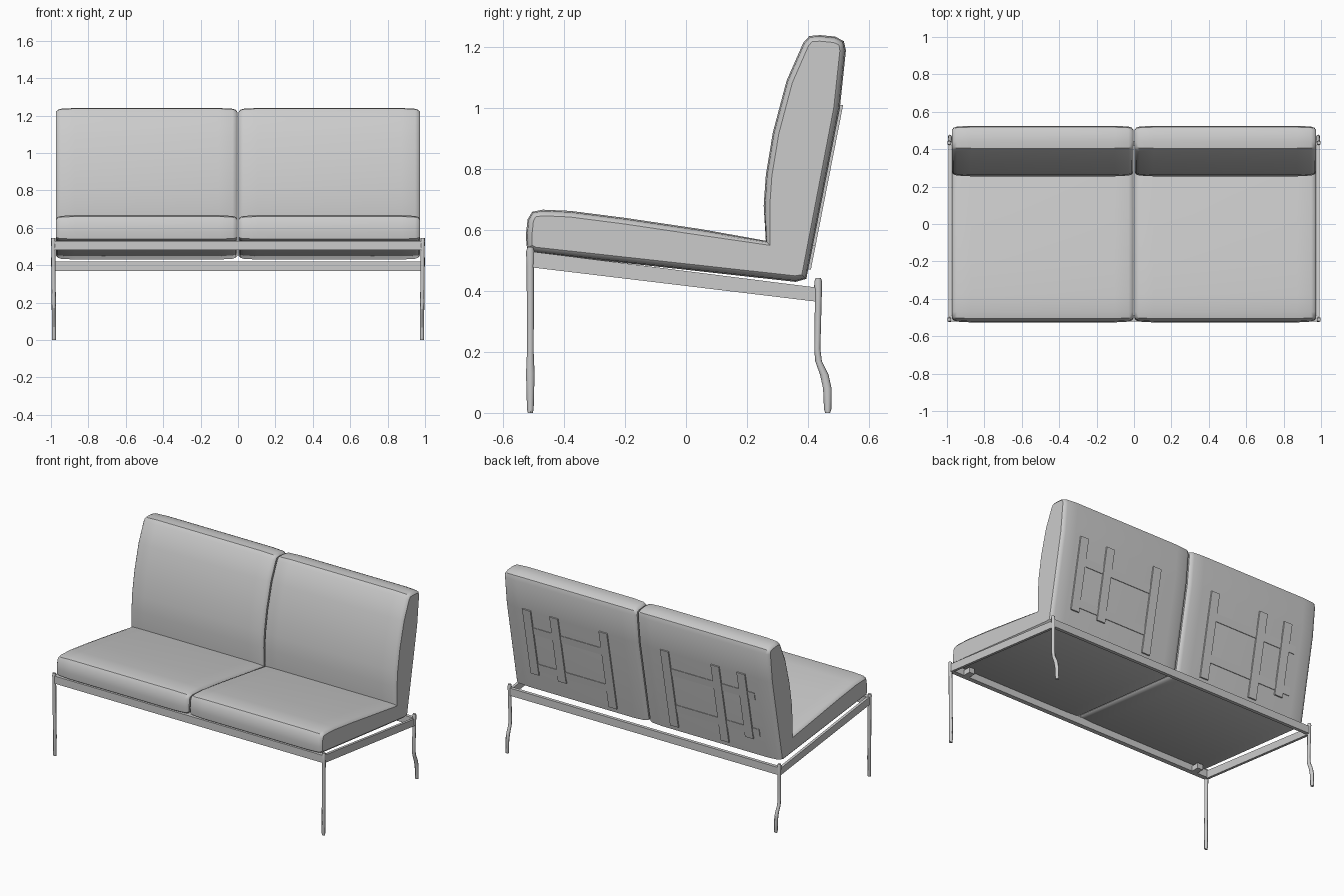
import bpy, bmesh, math
from mathutils import Vector

cube = bpy.data.objects.get("Cube")
if cube:
    bpy.data.objects.remove(cube, do_unlink=True)

grey = bpy.data.materials.new("light_grey")
grey.use_nodes = True
grey.diffuse_color = (0.6, 0.6, 0.6, 1)
bsdf = grey.node_tree.nodes["Principled BSDF"]
bsdf.inputs["Base Color"].default_value = (0.6, 0.6, 0.6, 1)
bsdf.inputs["Roughness"].default_value = 0.7


def loft(name, rings, smooth=35):
    """Skin a list of equal closed rings and cap both ends."""
    bm = bmesh.new()
    rows = [[bm.verts.new(p) for p in ring] for ring in rings]
    n = len(rows[0])
    for a, b in zip(rows, rows[1:]):
        for i in range(n):
            j = (i + 1) % n
            bm.faces.new((a[i], a[j], b[j], b[i]))
    bm.faces.new(rows[0])
    bm.faces.new(rows[-1])
    bmesh.ops.recalc_face_normals(bm, faces=bm.faces)
    mesh = bpy.data.meshes.new(name)
    bm.to_mesh(mesh)
    bm.free()
    mesh.materials.append(grey)
    obj = bpy.data.objects.new(name, mesh)
    bpy.context.collection.objects.link(obj)
    bpy.ops.object.select_all(action="DESELECT")
    obj.select_set(True)
    bpy.context.view_layer.objects.active = obj
    bpy.ops.object.shade_smooth_by_angle(angle=math.radians(smooth))
    return obj


def slab(name, x0, x1, outline):
    """Extrude a (y, z) outline along x."""
    return loft(name, [[(x, y, z) for y, z in outline] for x in (x0, x1)])


def box(name, x0, x1, y0, y1, z0, z1):
    return slab(name, x0, x1, [(y0, z0), (y1, z0), (y1, z1), (y0, z1)])


def inset(outline, d):
    """Shrink a counter-clockwise outline by d along its corner normals."""
    pts = [Vector(p) for p in outline]
    out = []
    for i, p in enumerate(pts):
        a = (p - pts[i - 1]).normalized()
        b = (pts[(i + 1) % len(pts)] - p).normalized()
        normal = (Vector((-a.y, a.x)) + Vector((-b.y, b.x))).normalized()
        out.append(p + normal * d)
    return out


# Seat and back cushions: one L-shaped side profile per seat
PROFILE = [
    (-0.50, 0.525), (0.36, 0.43), (0.395, 0.44),
    (0.505, 1.0), (0.525, 1.19), (0.518, 1.22), (0.49, 1.235),
    (0.44, 1.24), (0.405, 1.237), (0.385, 1.215), (0.33, 1.09),
    (0.285, 0.92), (0.262, 0.78), (0.255, 0.68), (0.262, 0.565),
    (0.05, 0.603), (-0.2, 0.64), (-0.38, 0.663), (-0.47, 0.667),
    (-0.505, 0.66), (-0.52, 0.635), (-0.526, 0.58), (-0.522, 0.54),
]
CROWN = [(0.0, 0.02), (0.008, 0.01), (0.025, 0.004), (0.1, 0.0)]
X_IN, X_OUT = 0.004, 0.972
for side, s in (("left", 1), ("right", -1)):
    stations = [(X_IN + t, d) for t, d in CROWN]
    stations += [(X_OUT - t, d) for t, d in reversed(CROWN)]
    loft(side + "_cushion",
         [[(s * x, y, z) for y, z in inset(PROFILE, d)] for x, d in stations])


# Webbing straps lying on the back panel
def back_y(z):
    return 0.395 + (z - 0.44) * 0.196


def strap(name, x0, x1, z0, z1, thick):
    slab(name, x0, x1, [(back_y(z0) - 0.01, z0), (back_y(z0) + thick, z0),
                        (back_y(z1) + thick, z1), (back_y(z1) - 0.01, z1)])


for i, (x, low) in enumerate([(0.81, 0.55), (0.61, 0.55), (0.25, 0.47),
                              (-0.2, 0.47), (-0.57, 0.47), (-0.76, 0.55)]):
    strap(f"upright_strap_{i}", x - 0.03, x + 0.03, low, 1.01, 0.009)
for side, s in (("left", 1), ("right", -1)):
    for i, z in enumerate((0.58, 0.84)):
        strap(f"{side}_cross_strap_{i}", s * 0.22, s * 0.84, z, z + 0.05, 0.004)

# Frame rails
box("front_rail", -0.985, 0.985, -0.52, -0.49, 0.48, 0.53)
box("rear_rail", -0.985, 0.985, 0.42, 0.442, 0.37, 0.42)
for side, s in (("left", 1), ("right", -1)):
    slab(side + "_side_rail", s * 0.976, s * 0.993,
         [(-0.51, 0.478), (0.43, 0.365), (0.44, 0.41), (-0.51, 0.53)])
    box(side + "_bracket", s * 0.86, s * 0.90, -0.49, -0.44, 0.48, 0.515)


# Legs: flattened rods with slightly swollen feet
def leg(name, s, path):
    rings = []
    for x, y, z, half in path:
        rings.append([(s * x + 0.011 * math.cos(k * math.pi / 4),
                       y + half * math.sin(k * math.pi / 4), z)
                      for k in range(8)])
    loft(name, rings, 50)


FRONT = [(0.984, -0.511, 0, 0.008), (0.984, -0.511, 0.012, 0.011),
         (0.984, -0.511, 0.13, 0.014), (0.985, -0.511, 0.2, 0.011),
         (0.987, -0.511, 0.48, 0.012), (0.988, -0.511, 0.53, 0.014),
         (0.988, -0.511, 0.545, 0.009)]
REAR = [(0.984, 0.465, 0, 0.008), (0.984, 0.465, 0.012, 0.012),
        (0.984, 0.464, 0.08, 0.014), (0.984, 0.454, 0.125, 0.014),
        (0.985, 0.435, 0.17, 0.011), (0.985, 0.431, 0.21, 0.010),
        (0.987, 0.434, 0.36, 0.011), (0.988, 0.434, 0.43, 0.013),
        (0.988, 0.434, 0.442, 0.009)]
for side, s in (("left", 1), ("right", -1)):
    leg(side + "_front_leg", s, FRONT)
    leg(side + "_rear_leg", s, REAR)
